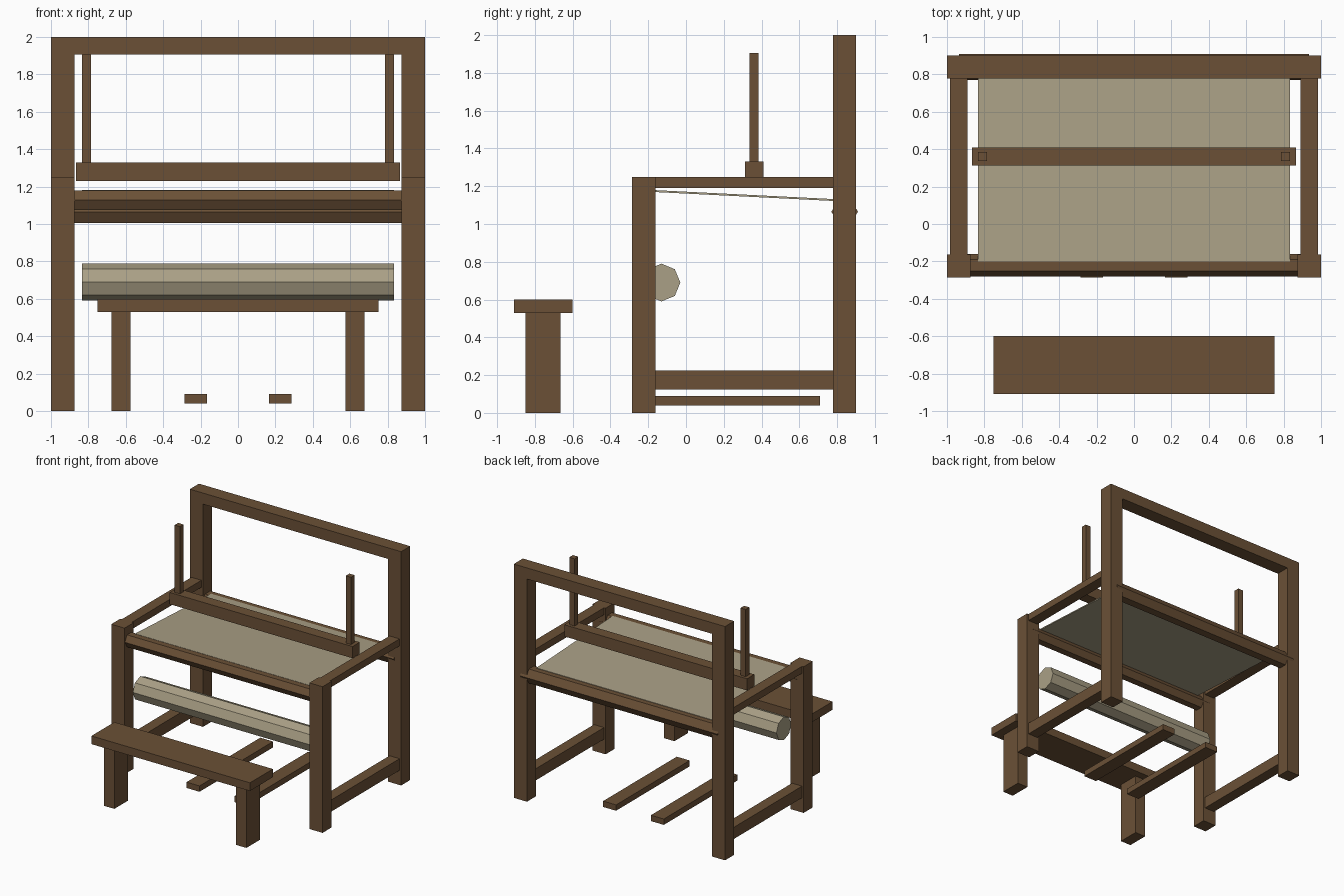
import bpy, bmesh, math
from mathutils import Matrix

if "Cube" in bpy.data.objects:
    bpy.data.objects.remove(bpy.data.objects["Cube"])


def material(name, rgb):
    m = bpy.data.materials.new(name)
    m.diffuse_color = (*rgb, 1)
    m.use_nodes = True
    m.node_tree.nodes["Principled BSDF"].inputs["Base Color"].default_value = m.diffuse_color
    return m


WOOD = material("brown wood", (0.147, 0.081, 0.037))
CLOTH = material("beige cloth", (0.402, 0.352, 0.238))


def finish(name, bm, mat):
    me = bpy.data.meshes.new(name)
    bmesh.ops.recalc_face_normals(bm, faces=bm.faces)
    bm.to_mesh(me)
    bm.free()
    me.materials.append(mat)
    ob = bpy.data.objects.new(name, me)
    bpy.context.collection.objects.link(ob)
    return ob


def box(name, x, y, z, mat=WOOD):
    """Box between (low, high) limits on each axis."""
    bm = bmesh.new()
    bmesh.ops.create_cube(bm, size=1)
    for v in bm.verts:
        v.co = [lim[0] if c < 0 else lim[1] for c, lim in zip(v.co, (x, y, z))]
    return finish(name, bm, mat)


def pair(name, x, y, z):
    """The same box on the right and mirrored to the left."""
    box(name + "_right", x, y, z)
    box(name + "_left", (-x[1], -x[0]), y, z)


def roller(name, sides, radius, half_length, y, z, mat):
    """Faceted bar along x with a corner pointing forward and back."""
    bm = bmesh.new()
    ring = [bm.verts.new((-half_length,
                          y + radius * math.cos(2 * math.pi * i / sides),
                          z + radius * math.sin(2 * math.pi * i / sides)))
            for i in range(sides)]
    face = bm.faces.new(ring)
    new = bmesh.ops.extrude_face_region(bm, geom=[face], use_keep_orig=True)
    moved = [g for g in new["geom"] if isinstance(g, bmesh.types.BMVert)]
    bmesh.ops.translate(bm, verts=moved, vec=(2 * half_length, 0, 0))
    return finish(name, bm, mat)


# Loom frame
FRONT, BACK = (-0.285, -0.162), (0.777, 0.9)
pair("front_post", (0.875, 1), FRONT, (0, 1.25))
pair("back_post", (0.875, 1), BACK, (0, 1.905))
box("top_beam", (-1, 1), BACK, (1.905, 2))
pair("upper_side_rail", (0.89, 0.985), (FRONT[1], BACK[0]), (1.19, 1.25))
pair("lower_side_rail", (0.89, 0.985), (FRONT[1], BACK[0]), (0.125, 0.225))

# Hexagonal warp beams and the wound cloth roll
roller("front_beam", 6, 0.06, 0.935, -0.22, 1.127, WOOD)
roller("back_beam", 6, 0.07, 0.935, 0.84, 1.065, WOOD)
roller("cloth_roll", 8, 0.1, 0.835, -0.13, 0.69, CLOTH)

# Stretched cloth sheet, sloping down toward the back
sheet = box("warp_sheet", (-0.835, 0.835), (-0.2, 0.83), (-0.005, 0.005), CLOTH)
for v in sheet.data.vertices:
    v.co.z += 1.176 - 0.05 * (v.co.y + 0.2)

# Beater with its two uprights
box("beater_bar", (-0.865, 0.865), (0.312, 0.41), (1.23, 1.33))
pair("beater_upright", (0.785, 0.835), (0.336, 0.385), (1.33, 1.905))

# Treadles near the floor
pair("treadle", (0.165, 0.287), (-0.285, 0.71), (0.04, 0.09))

# Bench
box("bench_seat", (-0.75, 0.75), (-0.91, -0.6), (0.53, 0.6))
pair("bench_leg", (0.575, 0.675), (-0.85, -0.665), (0, 0.53))
